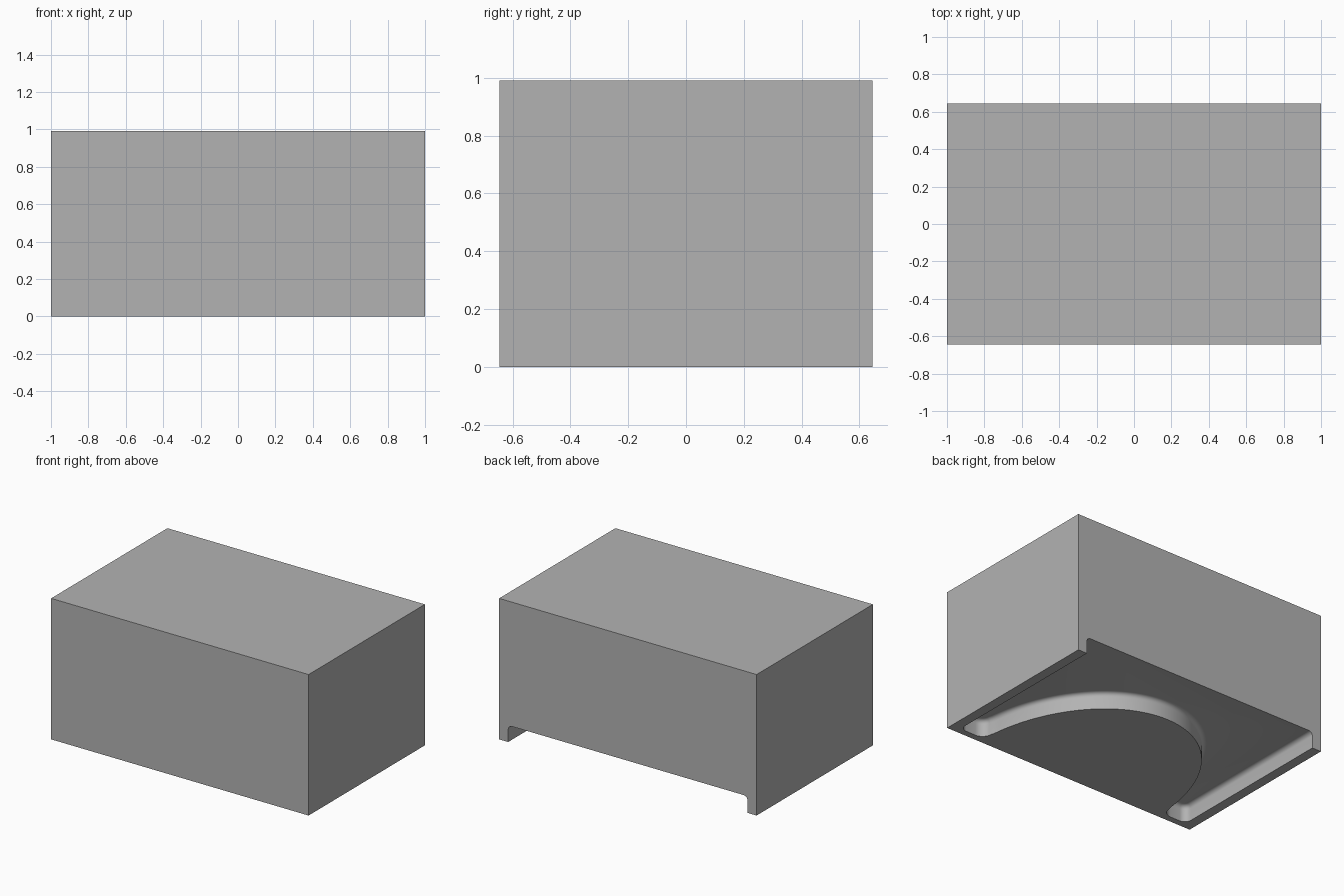
import bpy, bmesh, math

cube = bpy.data.objects.get("Cube")
if cube:
    bpy.data.objects.remove(cube, do_unlink=True)

WIDTH, DEPTH, HEIGHT = 2.0, 1.29, 0.99
RECESS_X, RECESS_Y, RECESS_Z = 0.93, -0.6, 0.117
INNER_R, OUTER_R, CEILING_R = 0.07, 0.05, 0.03

grey = bpy.data.materials.new("plain_grey")
grey.use_nodes = True
grey.diffuse_color = (0.45, 0.45, 0.45, 1)
grey.node_tree.nodes["Principled BSDF"].inputs["Base Color"].default_value = grey.diffuse_color


def make_object(name, bm):
    bmesh.ops.recalc_face_normals(bm, faces=bm.faces)
    mesh = bpy.data.meshes.new(name)
    bm.to_mesh(mesh)
    bm.free()
    mesh.materials.append(grey)
    obj = bpy.data.objects.new(name, mesh)
    bpy.context.collection.objects.link(obj)
    return obj


def arc(cx, cy, rx, ry, start, end, steps):
    angles = [math.radians(start + (end - start) * i / steps) for i in range(steps + 1)]
    return [(cx + rx * math.cos(a), cy + ry * math.sin(a)) for a in angles]


# Solid block body
bm = bmesh.new()
bmesh.ops.create_cube(bm, size=1)
for v in bm.verts:
    v.co = (v.co.x * WIDTH, v.co.y * DEPTH, (v.co.z + 0.5) * HEIGHT)
body = make_object("block_body", bm)

# Half outline of the underside recess: rounded tongue, then two filleted corners
tongue_w = 0.735
half = arc(0, -DEPTH / 2, tongue_w, 0.976, 90, 8, 32)
half += arc(tongue_w + INNER_R, RECESS_Y + INNER_R, INNER_R, INNER_R, 180, 270, 8)
half += arc(RECESS_X - OUTER_R, RECESS_Y + OUTER_R, OUTER_R, OUTER_R, 270, 360, 8)
half.append((RECESS_X, DEPTH))
outline = [(-x, y) for x, y in reversed(half[1:])] + half

# Recess cutter, open at the back, with a rounded ceiling edge
bm = bmesh.new()
base = bm.faces.new([bm.verts.new((x, y, -0.1)) for x, y in outline])
top = bmesh.ops.extrude_face_region(bm, geom=[base], use_keep_orig=True)["geom"]
bmesh.ops.translate(bm, vec=(0, 0, RECESS_Z + 0.1),
                    verts=[g for g in top if isinstance(g, bmesh.types.BMVert)])
bmesh.ops.recalc_face_normals(bm, faces=bm.faces)
rim = [e for e in bm.edges if all(v.co.z > 0 for v in e.verts)]
bmesh.ops.bevel(bm, geom=rim, offset=CEILING_R, segments=5, profile=0.5,
                affect='EDGES', clamp_overlap=False)
cutter = make_object("recess_cutter", bm)
cutter.hide_render = True

# Cut the recess and smooth its curved walls
cut = body.modifiers.new("recess", 'BOOLEAN')
cut.operation = 'DIFFERENCE'
cut.solver = 'EXACT'
cut.object = cutter
bpy.ops.object.select_all(action='DESELECT')
body.select_set(True)
bpy.context.view_layer.objects.active = body
bpy.ops.object.modifier_apply(modifier=cut.name)
bpy.data.objects.remove(cutter, do_unlink=True)
bpy.ops.object.shade_smooth_by_angle(angle=math.radians(30))
